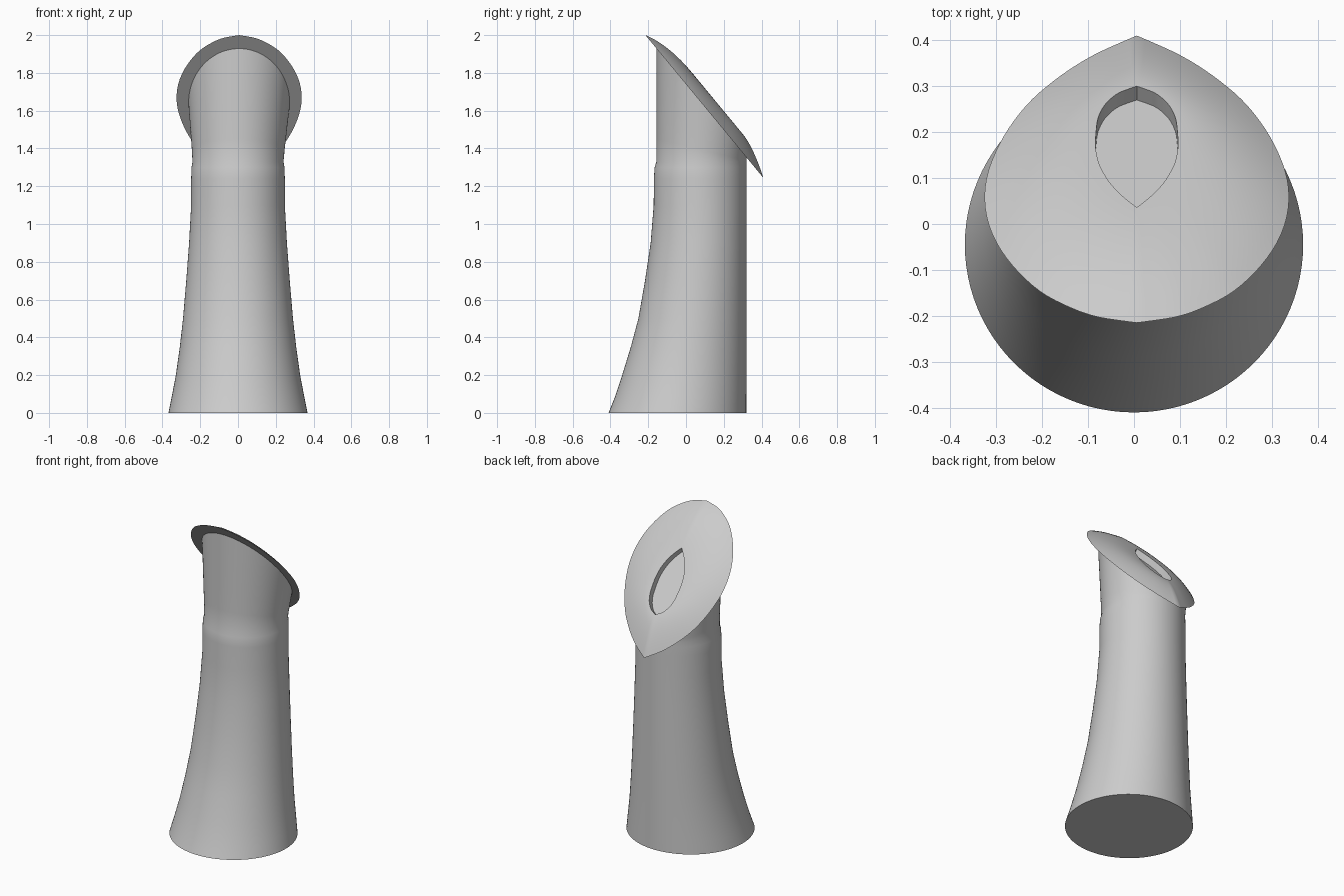
import bpy
import bmesh
import math

cube = bpy.data.objects.get("Cube")
if cube:
    bpy.data.objects.remove(cube)

SEGS = 96
CX = 0.006  # sideways offset of the upper part

grey = bpy.data.materials.new("plain grey")
grey.use_nodes = True
grey.diffuse_color = (0.6, 0.6, 0.6, 1)
grey.node_tree.nodes["Principled BSDF"].inputs["Base Color"].default_value = (0.6, 0.6, 0.6, 1)


def slope(y):
    """Height of the slanted plane that cuts the top."""
    return 2.0 - 1.21 * (y + 0.215)


def loft(name, rings, angle):
    """Skin a list of closed rings and cap both ends."""
    bm = bmesh.new()
    loops = [[bm.verts.new(p) for p in ring] for ring in rings]
    for a, b in zip(loops, loops[1:]):
        for i in range(SEGS):
            j = (i + 1) % SEGS
            bm.faces.new((a[i], a[j], b[j], b[i]))
    bm.faces.new(loops[0][::-1])
    bm.faces.new(loops[-1])
    bmesh.ops.recalc_face_normals(bm, faces=bm.faces)
    mesh = bpy.data.meshes.new(name)
    bm.to_mesh(mesh)
    bm.free()
    mesh.materials.append(grey)
    obj = bpy.data.objects.new(name, mesh)
    bpy.context.collection.objects.link(obj)
    bpy.ops.object.select_all(action="DESELECT")
    obj.select_set(True)
    bpy.context.view_layer.objects.active = obj
    bpy.ops.object.shade_smooth_by_angle(angle=math.radians(angle))


def ellipse(cx, half, front, back):
    cy, ry = (front + back) / 2, (back - front) / 2
    turns = [2 * math.pi * i / SEGS for i in range(SEGS)]
    return [(cx + half * math.cos(t), cy + ry * math.sin(t)) for t in turns]


def outline(profile):
    """Mirrored (y, half width) profile, resampled evenly along its length."""
    pts = [(w, y) for y, w in profile]
    steps = [math.dist(a, b) for a, b in zip(pts, pts[1:])]
    half, count = [], SEGS // 2
    for i in range(count + 1):
        d, k = sum(steps) * i / count, 0
        while k < len(steps) - 1 and d > steps[k]:
            d -= steps[k]
            k += 1
        f = min(d / steps[k], 1)
        half.append([a + (b - a) * f for a, b in zip(pts[k], pts[k + 1])])
    # round off the straight pieces, keeping both tips
    for _ in range(4):
        half = [half[0]] + [[(a[c] + 2 * b[c] + e[c]) / 4 for c in (0, 1)]
                            for a, b, e in zip(half, half[1:], half[2:])] + [half[-1]]
    return half + [(-x, y) for x, y in half[-2:0:-1]]


# Flared column: height, half width, front edge
BACK = 0.32
sections = [(0, 0.368, -0.41), (0.08, 0.352, -0.378), (0.2, 0.329, -0.338),
            (0.35, 0.308, -0.292), (0.5, 0.291, -0.252), (0.7, 0.274, -0.217),
            (0.9, 0.259, -0.187), (1.1, 0.248, -0.171), (1.24, 0.248, -0.17),
            (1.3, 0.246, -0.166), (1.33, 0.241, -0.157)]
column = [[(x, y, z) for x, y in ellipse(0, half, front, BACK)]
          for z, half, front in sections]

# Neck, growing from a level ring to the slanted cut
low = sections[-1][0]
for step in range(1, 6):
    t = step / 5
    ring = ellipse(CX * t, 0.24 + 0.028 * t, -0.156, BACK)
    column.append([(x, y, low + (slope(y) + 0.004 - low) * t) for x, y in ring])
loft("column", column, 40)

# Slanted teardrop cap with a low dome and a sunken leaf-shaped slot
rim = outline([(-0.215, 0), (-0.202, 0.1), (-0.155, 0.205), (-0.1, 0.265),
               (-0.05, 0.303), (0, 0.326), (0.06, 0.335), (0.12, 0.325),
               (0.2, 0.287), (0.27, 0.233), (0.33, 0.158), (0.37, 0.093), (0.41, 0)])
slot = outline([(0.036, 0), (0.06, 0.031), (0.09, 0.06), (0.13, 0.083),
                (0.17, 0.091), (0.23, 0.086), (0.26, 0.071), (0.285, 0.043), (0.3, 0)])
cap = []
for step in range(13):
    s = 1 - step / 12
    ring = []
    for (x0, y0), (x1, y1) in zip(slot, rim):
        y = y0 + (y1 - y0) * s
        ring.append((CX + x0 + (x1 - x0) * s, y, slope(y) + 0.1 * (1 - s * s)))
    cap.append(ring)
cap.append([(x, y - 0.03, z - 0.026) for x, y, z in cap[-1]])
loft("cap", cap, 35)
